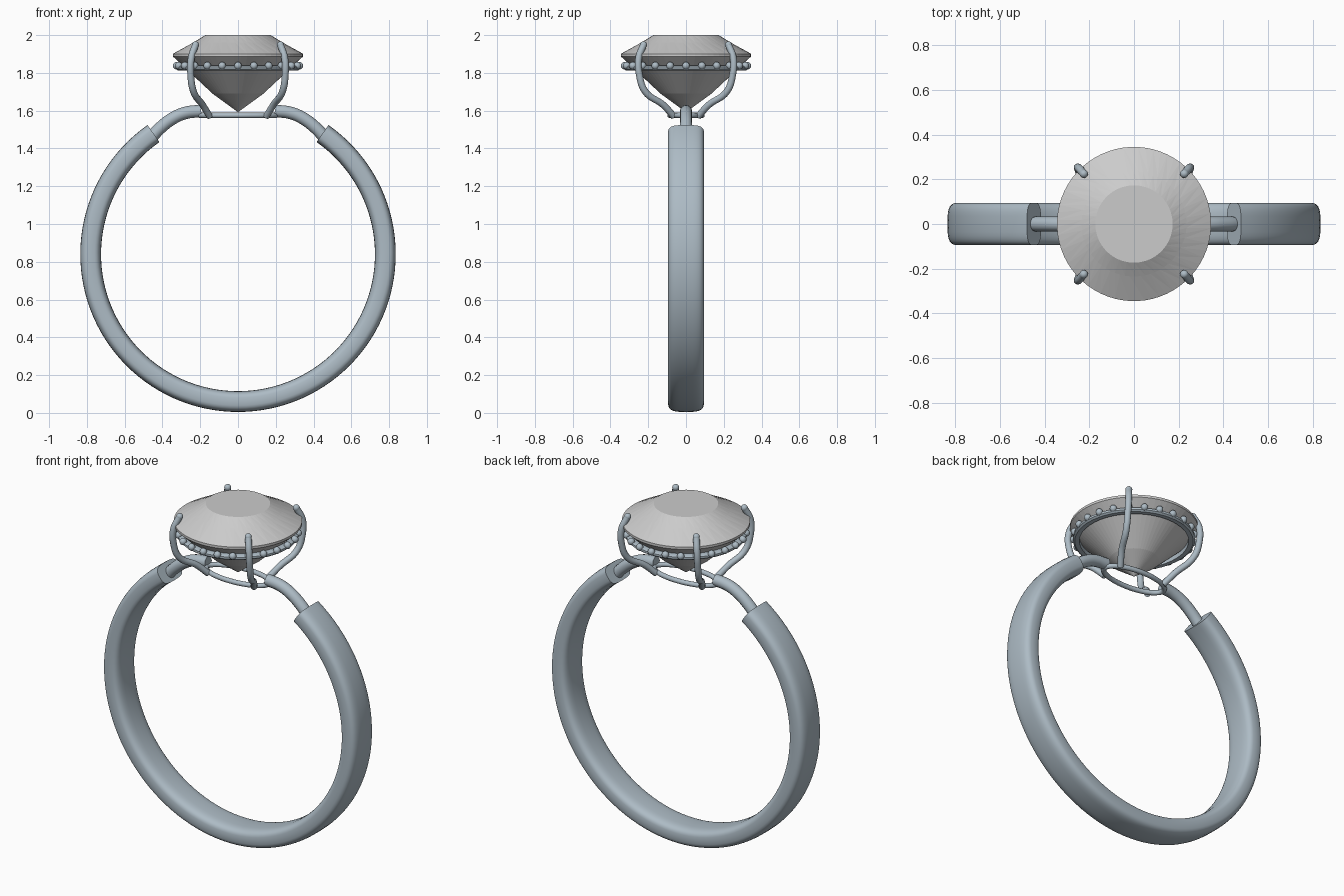
import bpy, bmesh, math
from math import sin, cos, pi, radians

if "Cube" in bpy.data.objects:
    bpy.data.objects.remove(bpy.data.objects["Cube"])

CZ = 0.84  # centre height of the finger hole


def finish(bm, name, smooth=None):
    bmesh.ops.recalc_face_normals(bm, faces=bm.faces)
    me = bpy.data.meshes.new(name)
    bm.to_mesh(me)
    bm.free()
    ob = bpy.data.objects.new(name, me)
    bpy.context.collection.objects.link(ob)
    if smooth:
        bpy.ops.object.select_all(action='DESELECT')
        ob.select_set(True)
        bpy.context.view_layer.objects.active = ob
        bpy.ops.object.shade_smooth_by_angle(angle=radians(smooth))
    return ob


def bridge(bm, a, b):
    n = len(a)
    for i in range(n):
        bm.faces.new((a[i], a[(i + 1) % n], b[(i + 1) % n], b[i]))


def wire(name, pts, r, cyclic=False):
    cu = bpy.data.curves.new(name, 'CURVE')
    cu.dimensions = '3D'
    cu.bevel_depth = r
    cu.bevel_resolution = 4
    cu.resolution_u = 10
    cu.use_fill_caps = True
    sp = cu.splines.new('BEZIER')
    sp.bezier_points.add(len(pts) - 1)
    for bp, p in zip(sp.bezier_points, pts):
        bp.co = p
        bp.handle_left_type = bp.handle_right_type = 'AUTO'
    sp.use_cyclic_u = cyclic
    ob = bpy.data.objects.new(name, cu)
    bpy.context.collection.objects.link(ob)
    bpy.ops.object.select_all(action='DESELECT')
    ob.select_set(True)
    bpy.context.view_layer.objects.active = ob
    bpy.ops.object.convert(target='MESH')
    bpy.ops.object.shade_smooth_by_angle(angle=radians(40))
    return bpy.context.object


def spow(v, e):
    return math.copysign(abs(v) ** e, v)


# Open band: rounded section swept around the finger, gap at the top
bm = bmesh.new()
rings = []
for i in range(97):
    a = radians(55 - 290 * i / 96)
    ring = []
    for k in range(32):
        t = 2 * pi * k / 32
        r = 0.78 + 0.055 * spow(cos(t), 0.6)
        y = 0.095 * spow(sin(t), 0.6)
        ring.append(bm.verts.new((r * cos(a), y, CZ + r * sin(a))))
    rings.append(ring)
for a, b in zip(rings, rings[1:]):
    bridge(bm, a, b)
bm.faces.new(rings[0])
bm.faces.new(rings[-1])
finish(bm, "band", 40)

# Shoulder wires from the band ends to the basket base
for s, side in ((1, "right"), (-1, "left")):
    wire("shoulder_" + side, [(s * x, 0, z) for x, z in
         ((0.47, 1.445), (0.41, 1.51), (0.335, 1.565), (0.27, 1.59), (0.195, 1.598))], 0.033)

# Oval base loop under the stone
wire("basket_base", [(0.2 * cos(k * pi / 8), 0.085 * sin(k * pi / 8), 1.575)
                     for k in range(16)], 0.014, True)

# Four prongs with rounded tips
PRONG = ((0.15, 0.065, 1.57), (0.187, 0.12, 1.63), (0.235, 0.215, 1.70),
         (0.25, 0.247, 1.79), (0.247, 0.25, 1.88), (0.225, 0.225, 1.948))
for sx in (1, -1):
    for sy in (1, -1):
        tag = ("right" if sx > 0 else "left") + ("_back" if sy > 0 else "_front")
        pts = [(sx * x, sy * y, z) for x, y, z in PRONG]
        wire("prong_" + tag, pts, 0.018)
        bm = bmesh.new()
        bmesh.ops.create_uvsphere(bm, u_segments=16, v_segments=8, radius=0.019)
        bmesh.ops.translate(bm, verts=bm.verts, vec=pts[-1])
        finish(bm, "prong_tip_" + tag, 60)

# Halo: slim ring carrying a row of beads
bm = bmesh.new()
prof = ((0.293, 1.812), (0.318, 1.812), (0.328, 1.82), (0.328, 1.832),
        (0.318, 1.838), (0.293, 1.838))
loops = [[bm.verts.new((r * cos(2 * pi * k / 64), r * sin(2 * pi * k / 64), z))
          for k in range(64)] for r, z in prof]
for i in range(len(loops)):
    bridge(bm, loops[i], loops[(i + 1) % len(loops)])
finish(bm, "halo_ring", 35)

bm = bmesh.new()
for k in range(24):
    a = 2 * pi * (k + 0.0) / 24
    new = bmesh.ops.create_uvsphere(bm, u_segments=12, v_segments=8, radius=0.02)["verts"]
    bmesh.ops.translate(bm, verts=new, vec=(0.325 * cos(a), 0.325 * sin(a), 1.838))
finish(bm, "halo_beads", 60)

# Round-cut stone: twisted flat crown facets, thin girdle, pointed pavilion
bm = bmesh.new()
N = 64


def gem_loop(r, z, twist=0.0):
    return [bm.verts.new((r * cos(2 * pi * k / N + twist), r * sin(2 * pi * k / N + twist), z))
            for k in range(N)]


table = gem_loop(0.173, 2.0)
crown = gem_loop(0.235, 1.962, 0.12)
girdle_top = gem_loop(0.345, 1.901, 0.24)
girdle_low = gem_loop(0.345, 1.887, 0.24)
pavilion = gem_loop(0.135, 1.69, 0.24)
tip = bm.verts.new((0, 0, 1.592))
bm.faces.new(table)
for upper, lower in ((table, crown), (crown, girdle_top)):
    for k in range(0, N, 2):  # wide facets alternate with narrow slivers
        a, b, c = upper[k], upper[k + 1], upper[(k + 2) % N]
        d, e, f = lower[k], lower[k + 1], lower[(k + 2) % N]
        for tri in ((a, d, e), (a, e, b), (b, e, c), (c, e, f)):
            bm.faces.new(tri)
bridge(bm, girdle_top, girdle_low)
bridge(bm, girdle_low, pavilion)
for k in range(N):
    bm.faces.new((pavilion[k], pavilion[(k + 1) % N], tip))
gem = finish(bm, "stone")
mat = bpy.data.materials.new("stone_white")
mat.diffuse_color = (0.9, 0.9, 0.9, 1)
mat.use_nodes = True
mat.node_tree.nodes["Principled BSDF"].inputs["Base Color"].default_value = mat.diffuse_color
gem.data.materials.append(mat)
metal = bpy.data.materials.new("pale_metal")
metal.diffuse_color = (0.42, 0.5, 0.56, 1)
metal.use_nodes = True
metal.node_tree.nodes["Principled BSDF"].inputs["Base Color"].default_value = metal.diffuse_color
for ob in bpy.context.scene.objects:
    if ob is not gem:
        ob.data.materials.append(metal)
